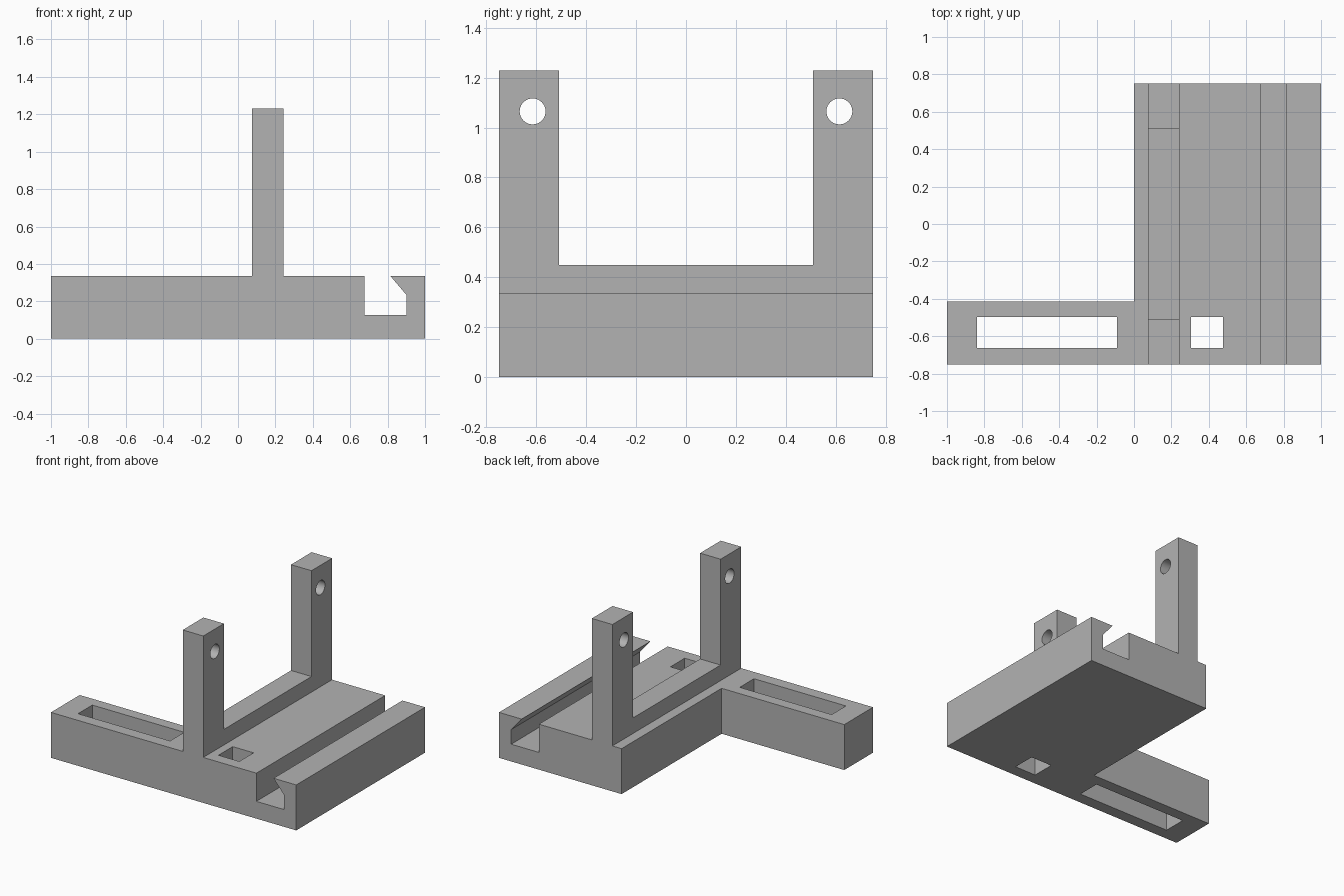
import bpy, bmesh
from mathutils import Vector

cube = bpy.data.objects.get("Cube")
if cube:
    bpy.data.objects.remove(cube, do_unlink=True)

grey = bpy.data.materials.new("mid grey")
grey.use_nodes = True
grey.diffuse_color = (0.45, 0.45, 0.45, 1)
grey.node_tree.nodes["Principled BSDF"].inputs["Base Color"].default_value = (0.45, 0.45, 0.45, 1)


def make_object(name, bm):
    bmesh.ops.recalc_face_normals(bm, faces=bm.faces)
    mesh = bpy.data.meshes.new(name)
    bm.to_mesh(mesh)
    bm.free()
    mesh.materials.append(grey)
    obj = bpy.data.objects.new(name, mesh)
    bpy.context.collection.objects.link(obj)
    return obj


def extrude(name, points, offset):
    """Solid made by sweeping a closed outline along an offset."""
    bm = bmesh.new()
    face = bm.faces.new([bm.verts.new(p) for p in points])
    result = bmesh.ops.extrude_face_region(bm, geom=[face], use_keep_orig=True)
    moved = [g for g in result["geom"] if isinstance(g, bmesh.types.BMVert)]
    bmesh.ops.translate(bm, verts=moved, vec=Vector(offset))
    return make_object(name, bm)


def box(name, x0, x1, y0, y1, z0, z1):
    outline = [(x0, y0, z0), (x1, y0, z0), (x1, y1, z0), (x0, y1, z0)]
    return extrude(name, outline, (0, 0, z1 - z0))


def combine(target, tool, operation):
    """Boolean the tool into the target, then discard the tool."""
    tool.hide_render = True
    mod = target.modifiers.new(operation, "BOOLEAN")
    mod.operation = operation
    mod.solver = "EXACT"
    mod.object = tool
    bpy.context.view_layer.objects.active = target
    bpy.ops.object.modifier_apply(modifier=mod.name)
    bpy.data.objects.remove(tool, do_unlink=True)


HALF, TOP = 0.75, 0.335

# Base plate with the undercut rail groove
section = [(0, 0), (1, 0), (1, TOP), (0.815, TOP), (0.9, 0.235), (0.9, 0.127),
           (0.675, 0.127), (0.675, TOP), (0, TOP)]
body = extrude("mounting_bracket", [(x, -HALF, z) for x, z in section], (0, 2 * HALF, 0))

# Side arm
combine(body, box("side_arm", -1, 0.05, -HALF, -0.415, 0, TOP), "UNION")

# Low wall with a post at each end
half_wall = [(HALF, 0.2), (HALF, 1.23), (0.51, 1.23), (0.51, 0.45)]
wall = half_wall + [(-y, z) for y, z in reversed(half_wall)]
combine(body, extrude("post_wall", [(0.075, y, z) for y, z in wall], (0.167, 0, 0)), "UNION")

# Long arm slot and small square window
for x0, x1 in ((-0.84, -0.09), (0.305, 0.475)):
    combine(body, box("slot_cutter", x0, x1, -0.663, -0.497, -0.1, 0.5), "DIFFERENCE")

# Round holes through the posts
for side in (-1, 1):
    bpy.ops.mesh.primitive_cylinder_add(vertices=40, radius=0.052, depth=0.4,
                                        location=(0.16, side * 0.615, 1.065),
                                        rotation=(0, 1.5708, 0))
    combine(body, bpy.context.object, "DIFFERENCE")

# Smooth bores, sharp edges elsewhere
bpy.ops.object.select_all(action="DESELECT")
body.select_set(True)
bpy.context.view_layer.objects.active = body
body.data.materials.clear()
body.data.materials.append(grey)
for poly in body.data.polygons:
    poly.material_index = 0
bpy.ops.object.shade_smooth_by_angle(angle=0.5)
